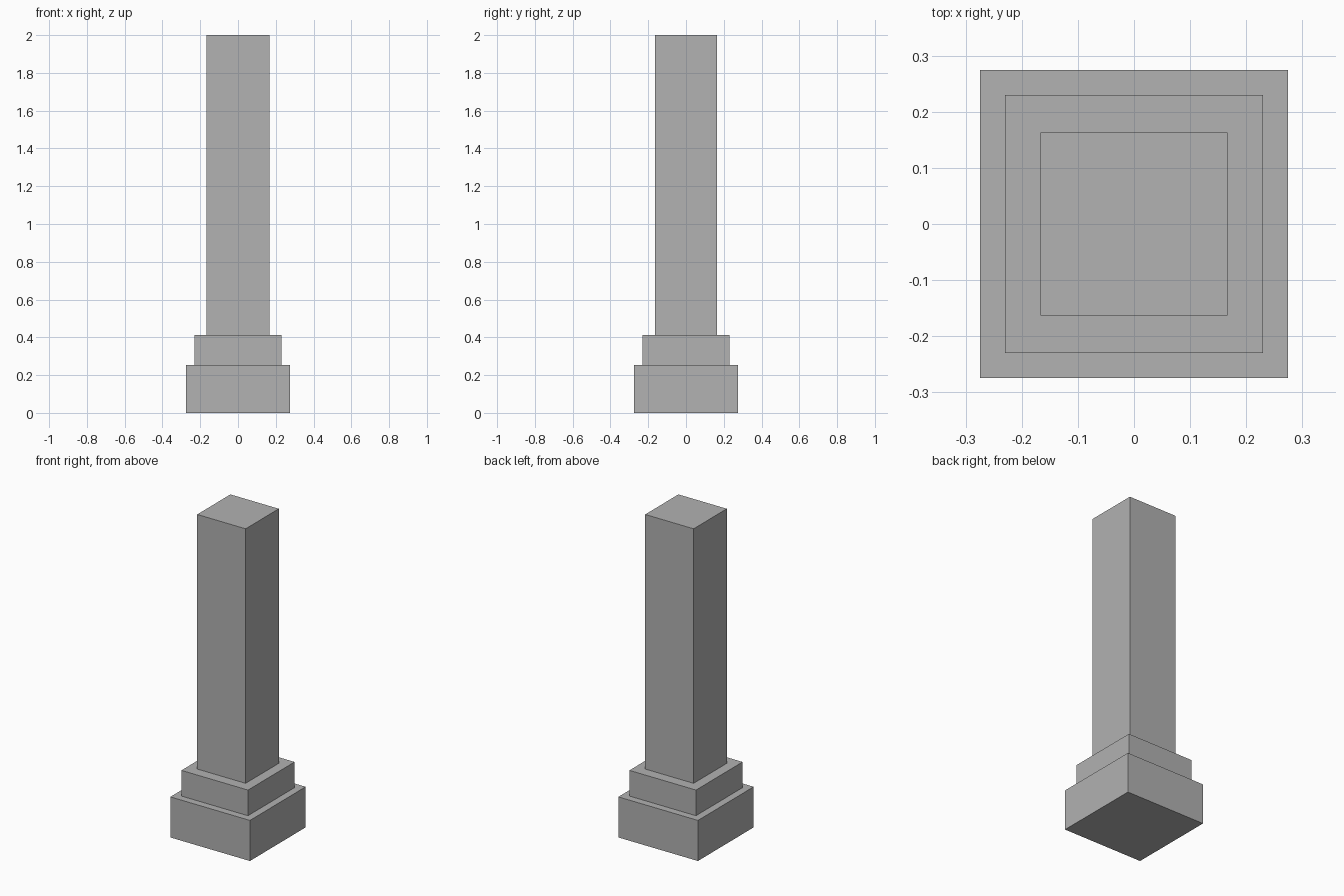
import bpy

if "Cube" in bpy.data.objects:
    bpy.data.objects.remove(bpy.data.objects["Cube"])

# One stone colour for the whole pillar
stone = bpy.data.materials.new("grey_stone")
stone.diffuse_color = (0.445, 0.445, 0.445, 1.0)
stone.use_nodes = True
stone.node_tree.nodes["Principled BSDF"].inputs["Base Color"].default_value = stone.diffuse_color


def block(name, width, depth, bottom, top):
    """Square-edged block centred on the pillar axis."""
    bpy.ops.mesh.primitive_cube_add(size=1, location=(0, 0, (bottom + top) / 2))
    obj = bpy.context.object
    obj.name = name
    obj.scale = (width, depth, top - bottom)
    bpy.ops.object.transform_apply(location=False, rotation=False, scale=True)
    obj.data.materials.append(stone)
    return obj


# Plinth, stepped collar and tall shaft
block("plinth", 0.549, 0.549, 0.0, 0.253)
block("collar", 0.459, 0.459, 0.253, 0.413)
block("shaft", 0.334, 0.327, 0.413, 2.0)
